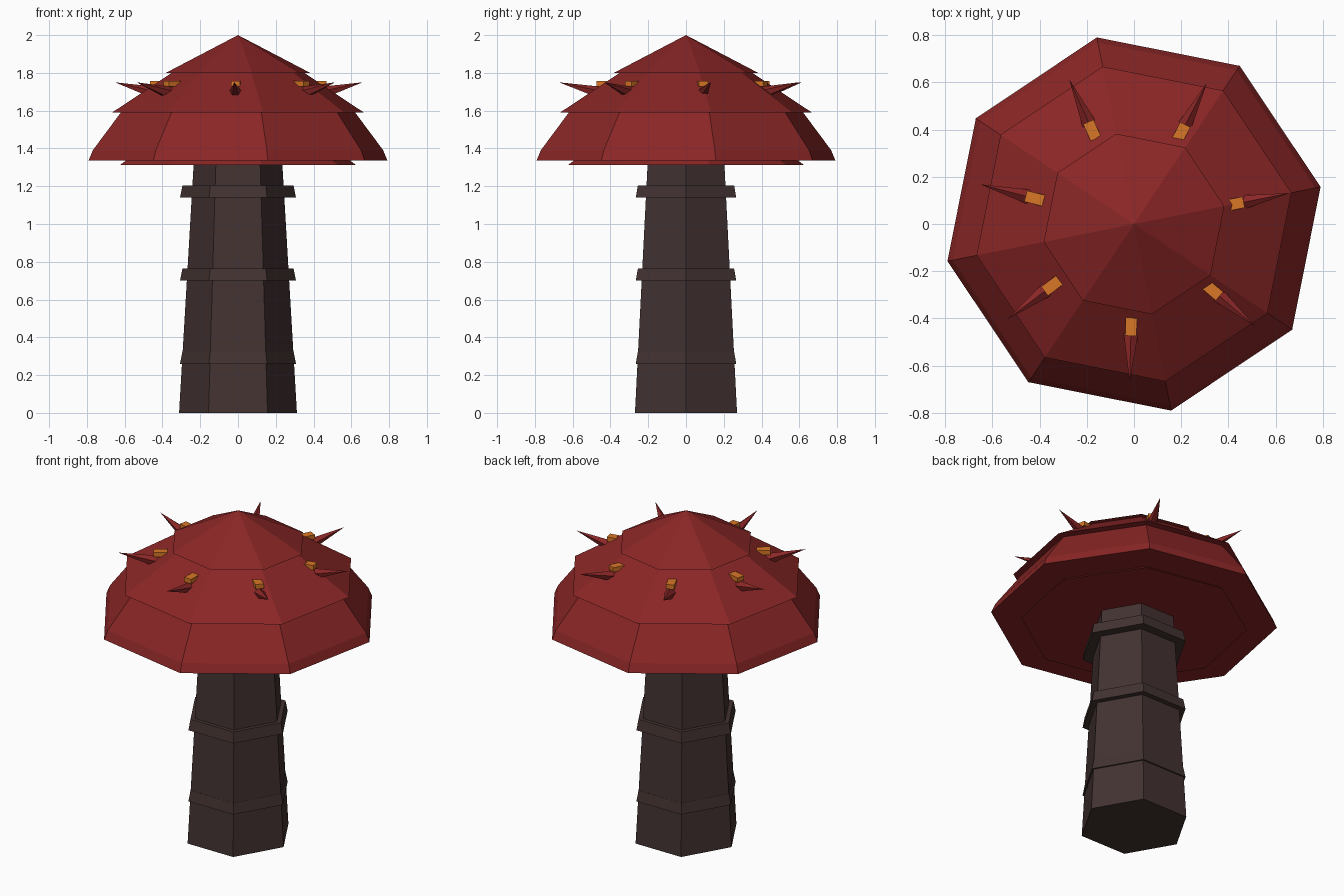
import bpy, bmesh, math
from mathutils import Vector, Matrix

if "Cube" in bpy.data.objects:
    bpy.data.objects.remove(bpy.data.objects["Cube"])


def material(name, rgb):
    m = bpy.data.materials.new(name)
    lin = [((c / 255 + 0.055) / 1.055) ** 2.4 for c in rgb]
    m.diffuse_color = (*lin, 1)
    m.use_nodes = True
    m.node_tree.nodes["Principled BSDF"].inputs["Base Color"].default_value = m.diffuse_color
    return m


RED = material("cap_red", (139, 38, 38))
BROWN = material("stem_brown", (66, 50, 49))
ORANGE = material("spot_orange", (217, 119, 38))


def finish(name, bm, mat):
    bmesh.ops.recalc_face_normals(bm, faces=bm.faces)
    mesh = bpy.data.meshes.new(name)
    bm.to_mesh(mesh)
    bm.free()
    mesh.materials.append(mat)
    obj = bpy.data.objects.new(name, mesh)
    bpy.context.collection.objects.link(obj)
    return obj


def turned(name, profile, sides, start, mat):
    """Closed faceted solid from (radius, z) pairs, bottom to top."""
    bm = bmesh.new()
    rings = []
    for r, z in profile:
        n = sides if r > 0 else 1
        rings.append([bm.verts.new((r * math.cos(start + math.tau * i / sides),
                                    r * math.sin(start + math.tau * i / sides), z))
                      for i in range(n)])
    for a, b in zip(rings, rings[1:]):
        for i in range(sides):
            j = (i + 1) % sides
            if len(b) == 1:
                bm.faces.new((a[i], a[j], b[0]))
            else:
                bm.faces.new((a[i], a[j], b[j], b[i]))
    bm.faces.new(rings[0][::-1])
    if len(rings[-1]) > 1:
        bm.faces.new(rings[-1])
    return finish(name, bm, mat)


# Hexagonal stem with three raised collars
turned("stem", [(0.312, 0), (0.234, 1.33)], 6, 0, BROWN)
for i, z in enumerate((0.26, 0.70, 1.14)):
    turned(f"stem_collar_{i + 1}", [(0.307, z), (0.294, z + 0.065)], 6, 0, BROWN)

# Octagonal cap in three overlapping tiers, with a thin plate underneath
TWIST = math.radians(11.25)
turned("cap_underside", [(0.637, 1.312), (0.60, 1.34)], 8, TWIST, RED)
turned("cap_lower_tier", [(0.806, 1.337), (0.784, 1.39), (0.625, 1.60)], 8, TWIST, RED)
turned("cap_middle_tier", [(0.68, 1.59), (0.35, 1.805)], 8, TWIST, RED)
turned("cap_top_tier", [(0.39, 1.80), (0, 2.0)], 8, TWIST, RED)

# Seven outward spikes, each with an orange block above it
for i in range(7):
    turn = Matrix.Rotation(TWIST + math.tau * i / 7, 4, 'Z')

    base, tip = Vector((0.43, 0, 1.687)), Vector((0.672, 0, 1.75))
    axis = tip - base
    bm = bmesh.new()
    bmesh.ops.create_cone(bm, cap_ends=True, segments=5, radius1=0.038,
                          radius2=0, depth=axis.length)
    bm.transform(turn @ Matrix.Translation((base + tip) / 2)
                 @ axis.to_track_quat('Z', 'Y').to_matrix().to_4x4())
    finish(f"spike_{i + 1}", bm, RED)

    bm = bmesh.new()
    bmesh.ops.create_cube(bm, size=1)
    bm.transform(turn @ Matrix.Translation((0.435, 0, 1.743))
                 @ Matrix.Diagonal((0.078, 0.048, 0.028, 1)))
    finish(f"spot_block_{i + 1}", bm, ORANGE)
